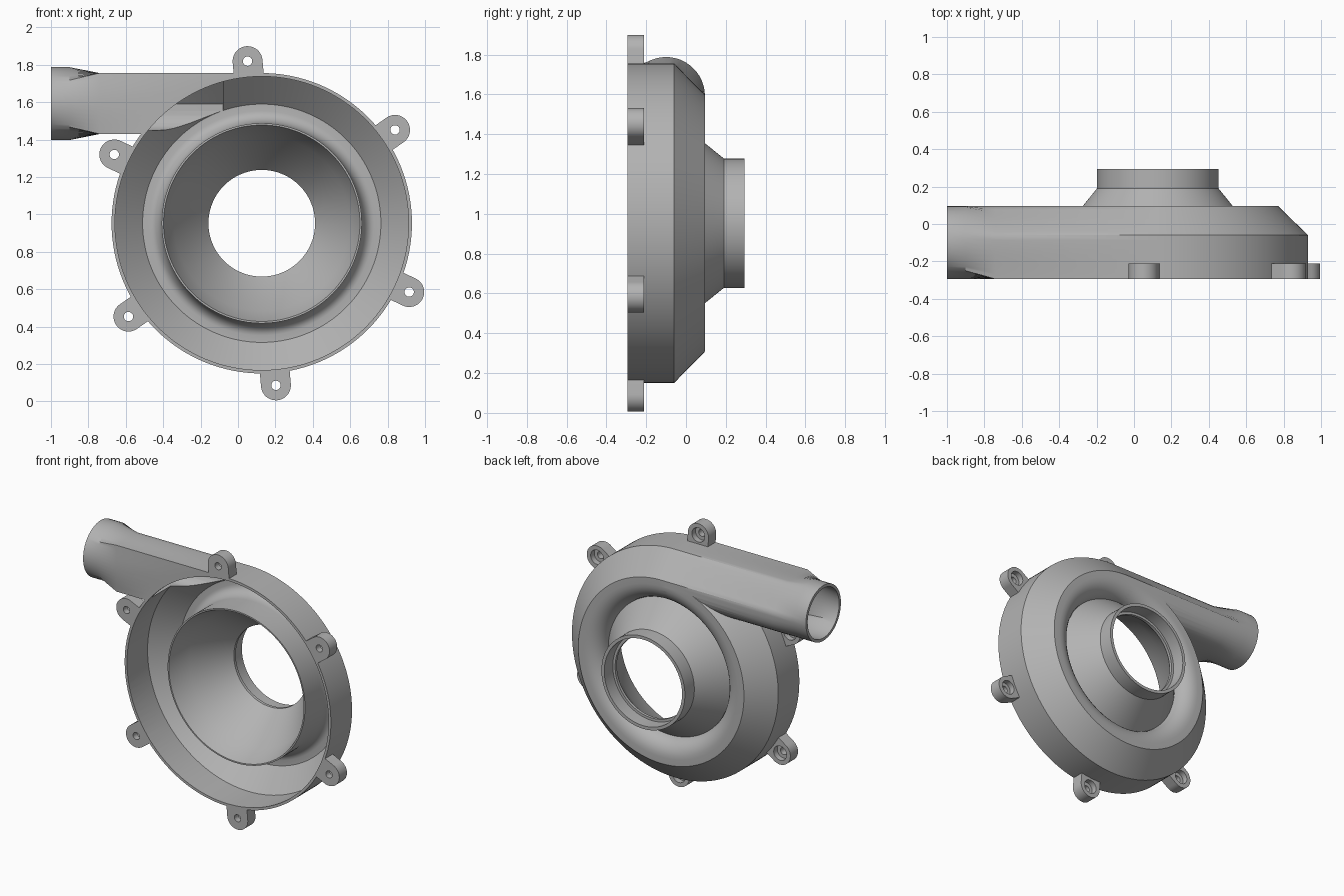
import bpy, bmesh
from math import sin, cos, pi, radians
from mathutils import Vector, Matrix

if "Cube" in bpy.data.objects:
    bpy.data.objects.remove(bpy.data.objects["Cube"], do_unlink=True)

CX, CZ = 0.127, 0.953          # turbine axis, parallel to y
FRONT, BACK = -0.295, 0.295

metal = bpy.data.materials.new("cast grey metal")
metal.use_nodes = True
metal.diffuse_color = (0.45, 0.45, 0.45, 1)
metal.node_tree.nodes["Principled BSDF"].inputs["Base Color"].default_value = (0.45, 0.45, 0.45, 1)


def make(name, bm):
    bmesh.ops.remove_doubles(bm, verts=bm.verts, dist=1e-5)
    bmesh.ops.recalc_face_normals(bm, faces=bm.faces)
    mesh = bpy.data.meshes.new(name)
    bm.to_mesh(mesh)
    bm.free()
    mesh.materials.append(metal)
    ob = bpy.data.objects.new(name, mesh)
    bpy.context.collection.objects.link(ob)
    return ob


def skin(bm, rings, closed):
    """Quads between successive rings of points."""
    rows = [[bm.verts.new(p) for p in ring] for ring in rings]
    for a, b in zip(rows, rows[1:]):
        n = len(a)
        for i in range(n if closed else n - 1):
            j = (i + 1) % n
            bm.faces.new((a[i], a[j], b[j], b[i]))
    return rows


def revolve(name, profile, steps=128):
    """Spin (y, radius) points around the turbine axis."""
    bm = bmesh.new()
    rings = []
    for k in range(steps + 1):
        a = 2 * pi * k / steps
        rings.append([(CX + r * cos(a), y, CZ + r * sin(a)) for y, r in profile])
    skin(bm, rings, False)
    bmesh.ops.dissolve_degenerate(bm, dist=1e-6, edges=bm.edges)
    return make(name, bm)


def arc(height, width, end=90, steps=7):
    """Rounded inner shoulder of the scroll."""
    ts = [radians(end) * i / steps for i in range(steps + 1)]
    return [(-0.02 + height * cos(t), 0.60 - width * sin(t)) for t in ts]


def spout_loft(name, corners, radius, start, end):
    """Tangential duct that turns into a round pipe."""
    centre = Vector((-0.10, 0.64))
    section = []
    pts = [Vector(c) for c in corners]
    for p, q in zip(pts, pts[1:] + pts[:1]):
        n = max(1, round((q - p).length / 0.025))
        section += [p.lerp(q, i / n) for i in range(n)]
    circle = [centre + (p - centre).normalized() * radius for p in section]
    rings = [[(x, p.x, CZ + p.y) for p in ring] for x, ring in
             ((start, section), (-0.74, section), (-0.90, circle), (end, circle))]
    bm = bmesh.new()
    rows = skin(bm, rings, True)
    bm.faces.new(rows[0])
    bm.faces.new(rows[-1])
    return make(name, bm)


def boolean(ob, other, operation):
    mod = ob.modifiers.new(operation, "BOOLEAN")
    mod.operation, mod.solver, mod.object = operation, "EXACT", other
    bpy.context.view_layer.objects.active = ob
    bpy.ops.object.modifier_apply(modifier=mod.name)
    bpy.data.objects.remove(other, do_unlink=True)


# Scroll body with inlet cone and neck
housing = revolve("scroll_housing",
                  [(FRONT, 0), (FRONT, 0.803), (-0.06, 0.803), (0.095, 0.645)]
                  + arc(0.115, 0.123, 80)
                  + [(0.19, 0.325), (BACK, 0.325), (BACK, 0)])

# Outlet duct joined to the scroll
duct = spout_loft("outlet_duct",
                  [(FRONT, 0.803), (-0.06, 0.803), (0.095, 0.645)]
                  + arc(0.115, 0.123) + [(FRONT, 0.477)],
                  0.195, CX, -1.0)
boolean(housing, duct, "UNION")

# Hollow out the duct, then the scroll, lip, cone and neck bore
bore = spout_loft("duct_bore",
                  [(-0.275, 0.783), (-0.066, 0.783), (0.075, 0.637)]
                  + arc(0.095, 0.103) + [(-0.275, 0.497)],
                  0.175, -0.08, -1.05)
boolean(housing, bore, "DIFFERENCE")
cavity = revolve("scroll_cavity",
                 [(-0.4, 0), (-0.4, 0.785), (-0.066, 0.785), (0.075, 0.637)]
                 + arc(0.095, 0.065)
                 + [(-0.20, 0.535), (-0.20, 0.525), (-0.05, 0.47), (0.18, 0.285),
                    (0.20, 0.285), (0.20, 0.303), (0.4, 0.303), (0.4, 0)])
boolean(housing, cavity, "DIFFERENCE")


# Bolt lugs with counterbored holes
def cylinder(name, radius, y0, y1):
    bm = bmesh.new()
    ring = [(radius * cos(2 * pi * i / 32), radius * sin(2 * pi * i / 32)) for i in range(32)]
    rows = skin(bm, [[(x, y, z) for x, z in ring] for y in (y0, y1)], True)
    bm.faces.new(rows[0])
    bm.faces.new(rows[1])
    return make(name, bm)


outline = [(0.08 * cos(pi * i / 24), 0.08 * sin(pi * i / 24)) for i in range(25)]
outline += [(-0.08, -0.08), (0.08, -0.08)]
bm = bmesh.new()
rows = skin(bm, [[(x, y, z) for x, z in outline] for y in (FRONT, -0.21)], True)
bm.faces.new(rows[0])
bm.faces.new(rows[1])
lug = make("bolt_lug_1", bm)
boolean(lug, cylinder("hole", 0.025, -0.4, 0), "DIFFERENCE")
boolean(lug, cylinder("counterbore", 0.05, -0.25, 0), "DIFFERENCE")

lugs = [lug]
for k in range(1, 6):
    copy = bpy.data.objects.new("bolt_lug_%d" % (k + 1), lug.data)
    bpy.context.collection.objects.link(copy)
    lugs.append(copy)
for k, ob in enumerate(lugs):
    ob.matrix_world = (Matrix.Translation((CX, 0, CZ))
                       @ Matrix.Rotation(radians(-5 + 60 * k), 4, "Y")
                       @ Matrix.Translation((0, 0, 0.87)))

# Smooth the round surfaces, keep the edges crisp
bpy.ops.object.select_all(action="DESELECT")
for ob in (housing, lug):
    ob.select_set(True)
bpy.context.view_layer.objects.active = housing
bpy.ops.object.shade_smooth_by_angle(angle=radians(28))
